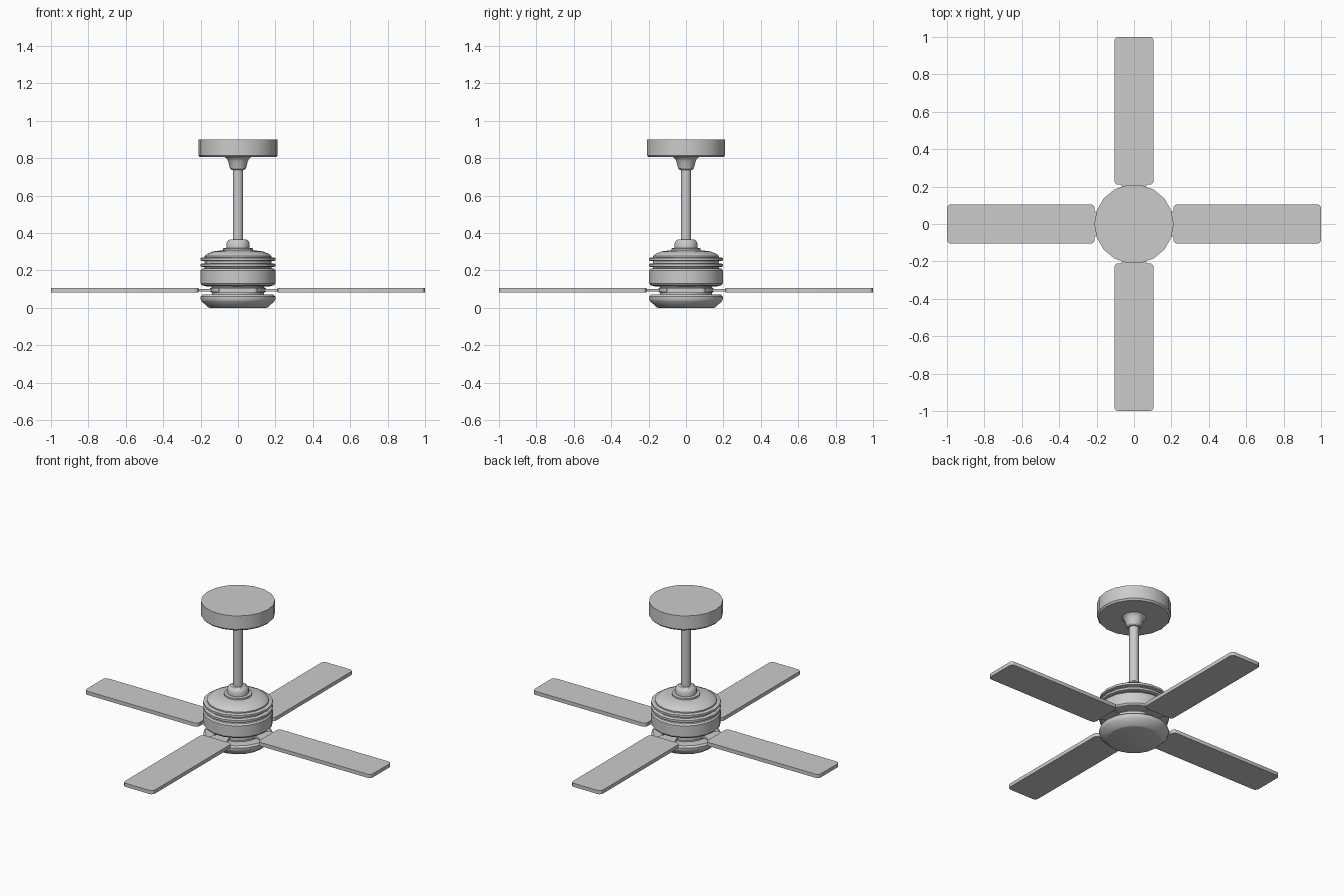
import bpy, bmesh, math
from mathutils import Matrix

if "Cube" in bpy.data.objects:
    bpy.data.objects.remove(bpy.data.objects["Cube"])

SIDES = 18


def finish(name, bm):
    bmesh.ops.recalc_face_normals(bm, faces=bm.faces)
    mesh = bpy.data.meshes.new(name)
    bm.to_mesh(mesh)
    bm.free()
    obj = bpy.data.objects.new(name, mesh)
    bpy.context.collection.objects.link(obj)
    bpy.ops.object.select_all(action='DESELECT')
    obj.select_set(True)
    bpy.context.view_layer.objects.active = obj
    bpy.ops.object.shade_smooth_by_angle(angle=math.radians(30))
    return obj


def lathe(name, profile, sides=SIDES):
    """Closed solid of revolution from (radius, z) points, bottom to top."""
    bm = bmesh.new()
    rings = []
    for r, z in profile:
        rings.append([bm.verts.new((r * math.cos(2 * math.pi * i / sides),
                                    r * math.sin(2 * math.pi * i / sides), z))
                      for i in range(sides)])
    for a, b in zip(rings, rings[1:]):
        for i in range(sides):
            j = (i + 1) % sides
            bm.faces.new((a[i], a[j], b[j], b[i]))
    bm.faces.new(rings[0])
    bm.faces.new(rings[-1])
    return finish(name, bm)


def plate(name, outline, z0, z1, angle, radius=0.0):
    """Flat extruded outline, optionally with rounded corners, turned about z."""
    bm = bmesh.new()
    face = bm.faces.new([bm.verts.new((x, y, z0)) for x, y in outline])
    if radius:
        bmesh.ops.bevel(bm, geom=bm.verts[:], offset=radius, segments=3,
                        profile=0.5, affect='VERTICES')
    ext = bmesh.ops.extrude_face_region(bm, geom=bm.faces[:])
    top = [v for v in ext['geom'] if isinstance(v, bmesh.types.BMVert)]
    bmesh.ops.translate(bm, verts=top, vec=(0, 0, z1 - z0))
    bm.transform(Matrix.Rotation(angle, 4, 'Z'))
    return finish(name, bm)


# Ceiling mount and rod
lathe("ceiling_canopy", [(0.203, 0.805), (0.212, 0.815), (0.212, 0.9)])
lathe("canopy_collar", [(0.035, 0.738), (0.043, 0.745), (0.053, 0.785),
                        (0.06, 0.798), (0.075, 0.808)])
lathe("down_rod", [(0.028, 0.33), (0.028, 0.76)])
lathe("rod_coupling", [(0.08, 0.295), (0.08, 0.318), (0.062, 0.32),
                       (0.062, 0.345), (0.055, 0.358), (0.043, 0.366)])

# Motor housing with two cooling rings
lathe("motor_housing", [(0.17, 0.115), (0.192, 0.12), (0.2, 0.13), (0.2, 0.2),
                        (0.192, 0.21), (0.178, 0.212), (0.178, 0.277),
                        (0.165, 0.288), (0.135, 0.301), (0.08, 0.308)])
for i, z in enumerate((0.218, 0.25)):
    lathe(f"cooling_ring_{i + 1}", [(0.19, z), (0.2, z + 0.003), (0.2, z + 0.016),
                                    (0.19, z + 0.019)])

# Rotor hub and lower cap
lathe("rotor_hub", [(0.14, 0.06), (0.14, 0.082), (0.15, 0.084), (0.15, 0.106),
                    (0.14, 0.108), (0.14, 0.12)])
lathe("lower_cap", [(0.15, 0.0), (0.16, 0.003), (0.195, 0.035), (0.2, 0.045),
                    (0.2, 0.06), (0.19, 0.07), (0.15, 0.072)])

# Four blades with their brackets
blade = [(0.21, -0.105), (1.0, -0.105), (1.0, 0.105), (0.21, 0.105)]
arm = [(0.12, -0.04), (0.16, -0.045), (0.225, -0.075),
       (0.225, 0.075), (0.16, 0.045), (0.12, 0.04)]
for i in range(4):
    a = i * math.pi / 2
    plate(f"blade_{i + 1}", blade, 0.082, 0.105, a, 0.022)
    plate(f"blade_bracket_{i + 1}", arm, 0.088, 0.1, a)
